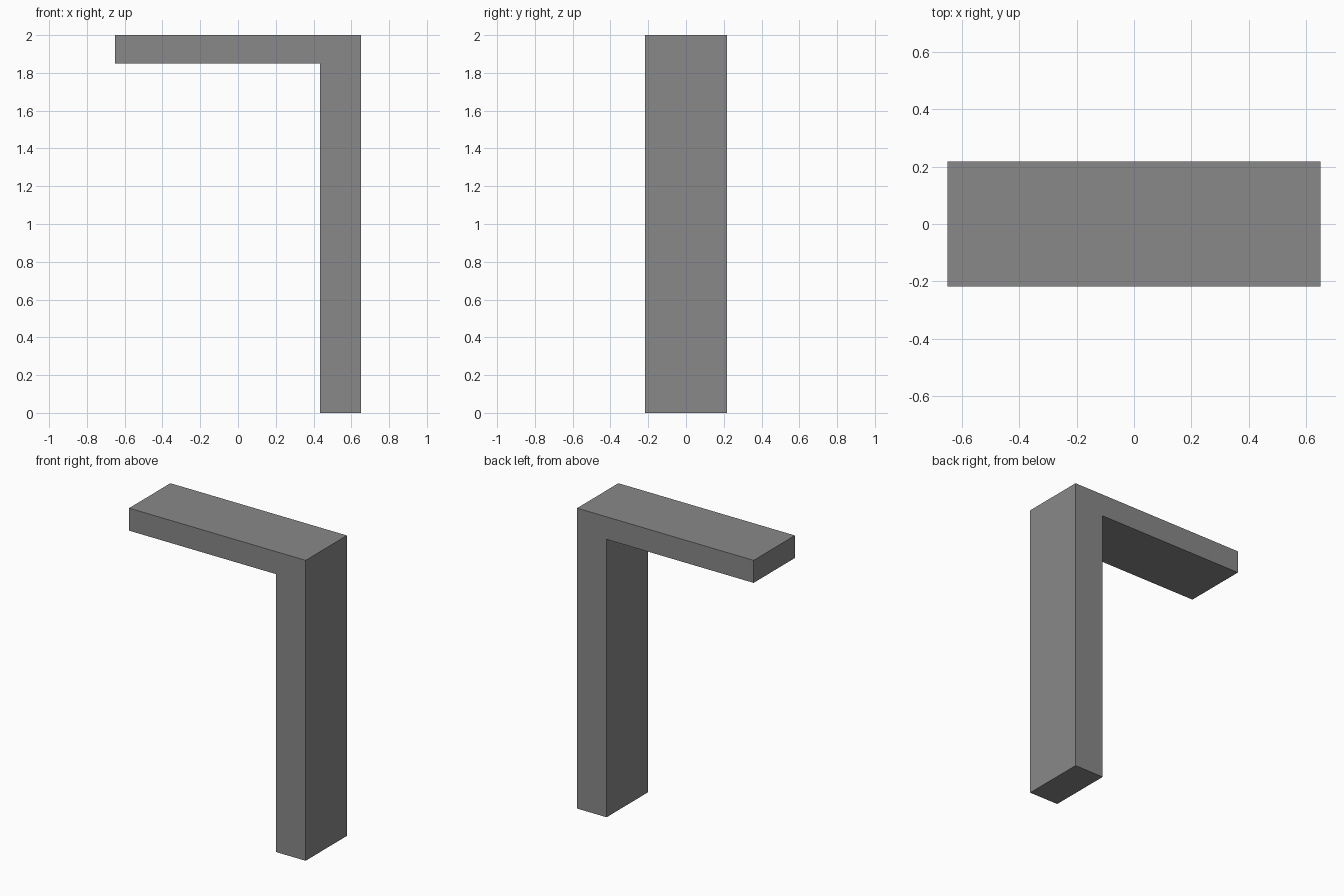
import bpy
import bmesh

cube = bpy.data.objects.get("Cube")
if cube:
    bpy.data.objects.remove(cube, do_unlink=True)

GREY = (0.25, 0.25, 0.25, 1.0)
HALF_LENGTH, HALF_DEPTH, HEIGHT = 0.65, 0.217, 2.0
POST_WIDTH, ARM_THICKNESS = 0.217, 0.15

# Single grey material
mat = bpy.data.materials.new("plain grey")
mat.use_nodes = True
mat.diffuse_color = GREY
mat.node_tree.nodes["Principled BSDF"].inputs["Base Color"].default_value = GREY

# L-shaped outline: upright post on the left, arm along the top
inner_x = HALF_LENGTH - POST_WIDTH
under_z = HEIGHT - ARM_THICKNESS
outline = [
    (inner_x, 0), (HALF_LENGTH, 0), (HALF_LENGTH, HEIGHT),
    (-HALF_LENGTH, HEIGHT), (-HALF_LENGTH, under_z), (inner_x, under_z),
]

# Extrude the outline from front to back
bm = bmesh.new()
front = bm.faces.new([bm.verts.new((x, -HALF_DEPTH, z)) for x, z in outline])
result = bmesh.ops.extrude_face_region(bm, geom=[front], use_keep_orig=True)
back_verts = [v for v in result["geom"] if isinstance(v, bmesh.types.BMVert)]
bmesh.ops.translate(bm, verts=back_verts, vec=(0, 2 * HALF_DEPTH, 0))
bmesh.ops.recalc_face_normals(bm, faces=bm.faces)

mesh = bpy.data.meshes.new("post_and_arm")
bm.to_mesh(mesh)
bm.free()
mesh.materials.append(mat)
bpy.context.collection.objects.link(bpy.data.objects.new("post_and_arm", mesh))
